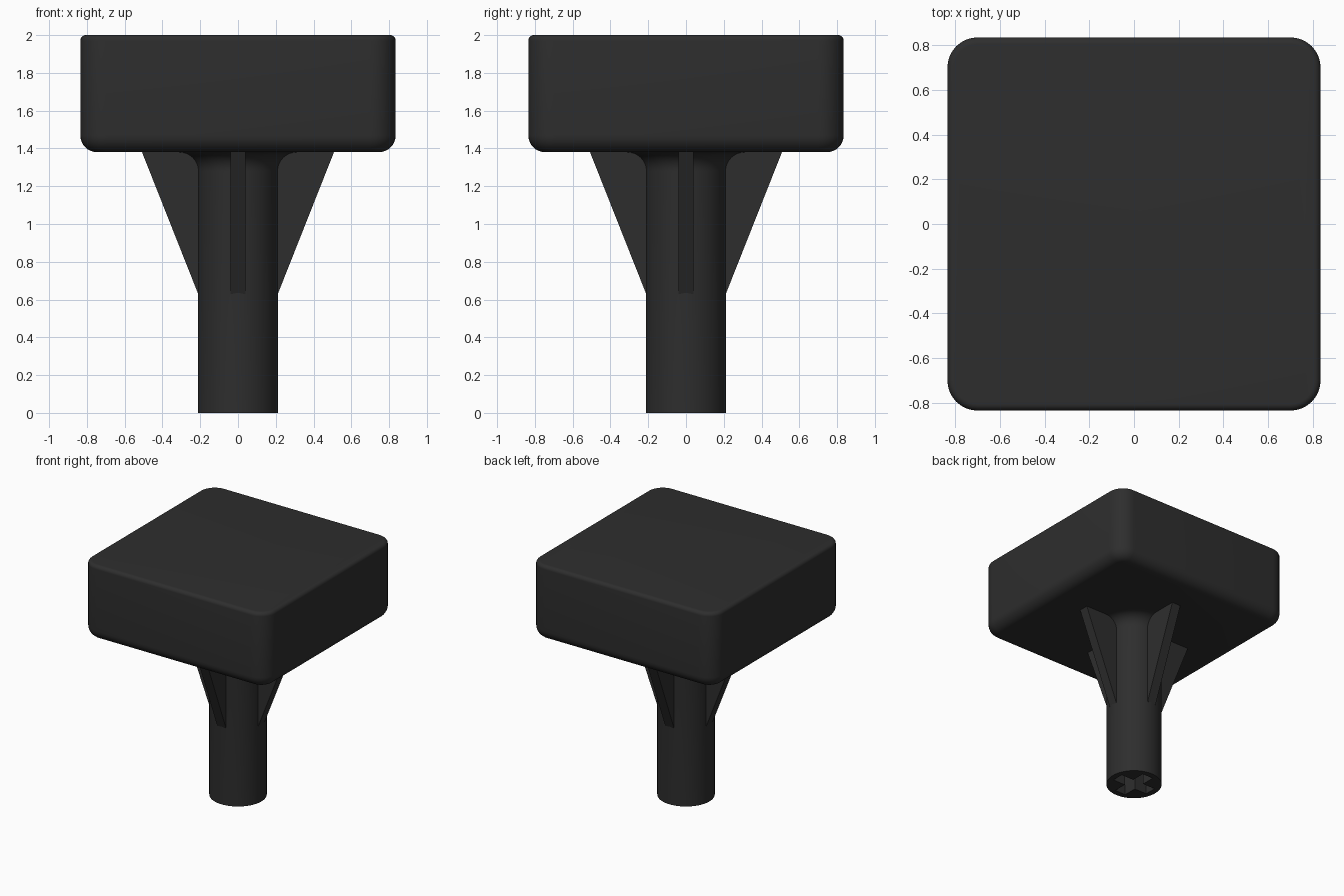
import bpy, bmesh, math

if "Cube" in bpy.data.objects:
    bpy.data.objects.remove(bpy.data.objects["Cube"])

black = bpy.data.materials.new("matte_black")
black.diffuse_color = (0.027, 0.027, 0.027, 1)
black.use_nodes = True
black.node_tree.nodes["Principled BSDF"].inputs["Base Color"].default_value = black.diffuse_color


def make_object(name, bm, smooth=True):
    bmesh.ops.recalc_face_normals(bm, faces=bm.faces)
    mesh = bpy.data.meshes.new(name)
    bm.to_mesh(mesh)
    bm.free()
    ob = bpy.data.objects.new(name, mesh)
    bpy.context.collection.objects.link(ob)
    mesh.materials.append(black)
    if smooth:
        bpy.ops.object.select_all(action='DESELECT')
        bpy.context.view_layer.objects.active = ob
        ob.select_set(True)
        bpy.ops.object.shade_smooth_by_angle(angle=math.radians(30))
    return ob


def skin(rings):
    """Join equal-length rings of points and close both ends."""
    bm = bmesh.new()
    loops = [[bm.verts.new(p) for p in ring] for ring in rings]
    n = len(loops[0])
    for a, b in zip(loops, loops[1:]):
        for i in range(n):
            j = (i + 1) % n
            bm.faces.new((a[i], a[j], b[j], b[i]))
    bm.faces.new(loops[0][::-1])
    bm.faces.new(loops[-1])
    return bm


def prism(points, offset):
    bm = bmesh.new()
    face = bm.faces.new([bm.verts.new(p) for p in points])
    ext = bmesh.ops.extrude_face_region(bm, geom=[face])
    moved = [v for v in ext["geom"] if isinstance(v, bmesh.types.BMVert)]
    bmesh.ops.translate(bm, verts=moved, vec=offset)
    return bm


# Square head with rounded corners, a large lower fillet and a small upper one
HALF, CORNER, Z0, Z1 = 0.835, 0.135, 1.38, 2.0


def rounded_square(inset, z, seg=8):
    c, r = HALF - CORNER, CORNER - inset
    ring = []
    for q in range(4):
        mid = math.pi / 4 + q * math.pi / 2
        cx, cy = math.copysign(c, math.cos(mid)), math.copysign(c, math.sin(mid))
        for k in range(seg + 1):
            a = (q + k / seg) * math.pi / 2
            ring.append((cx + r * math.cos(a), cy + r * math.sin(a), z))
    return ring


steps = [k / 8 * math.pi / 2 for k in range(9)]
low, top = 0.09, 0.03
rings = [rounded_square(low * (1 - math.sin(a)), Z0 + low * (1 - math.cos(a))) for a in steps]
rings += [rounded_square(top * (1 - math.cos(a)), Z1 - top * (1 - math.sin(a))) for a in steps]
make_object("head", skin(rings))

# Round stem, flaring into the head
R, FLARE = 0.213, 0.1
profile = [(R, 0), (R, Z0 - FLARE)]
profile += [(R + FLARE * (1 - math.cos(a)), Z0 - FLARE * (1 - math.sin(a))) for a in steps[1:]]
N = 64
stem = make_object("stem", skin([
    [(r * math.cos(i * math.tau / N), r * math.sin(i * math.tau / N), z) for i in range(N)]
    for r, z in profile]), smooth=False)

# Cross-shaped socket cut into the foot of the stem
ARM, W = 0.165, 0.05
cross = []
for q in range(4):
    c, s = round(math.cos(q * math.pi / 2)), round(math.sin(q * math.pi / 2))
    for x, y in ((ARM, -W), (ARM, W), (W, W)):
        cross.append((x * c - y * s, x * s + y * c, -0.1))
cutter = make_object("socket_cutter", prism(cross, (0, 0, 0.42)), smooth=False)
cutter.hide_render = True
cut = stem.modifiers.new("socket", 'BOOLEAN')
cut.object, cut.operation, cut.solver = cutter, 'DIFFERENCE', 'EXACT'
bpy.ops.object.select_all(action='DESELECT')
bpy.context.view_layer.objects.active = stem
stem.select_set(True)
bpy.ops.object.modifier_apply(modifier="socket")
bpy.ops.object.shade_smooth_by_angle(angle=math.radians(30))
bpy.data.objects.remove(cutter)

# Four tapered support ribs
T = 0.04
for i, side in enumerate(("right", "back", "left", "front")):
    rib = prism([(0.19, -T, 0.63), (0.211, -T, 0.63), (0.508, -T, Z0), (0.508, -T, Z0 + 0.01),
                 (0.19, -T, Z0 + 0.01)], (0, 2 * T, 0))
    make_object("rib_" + side, rib, smooth=False).rotation_euler.z = i * math.pi / 2
